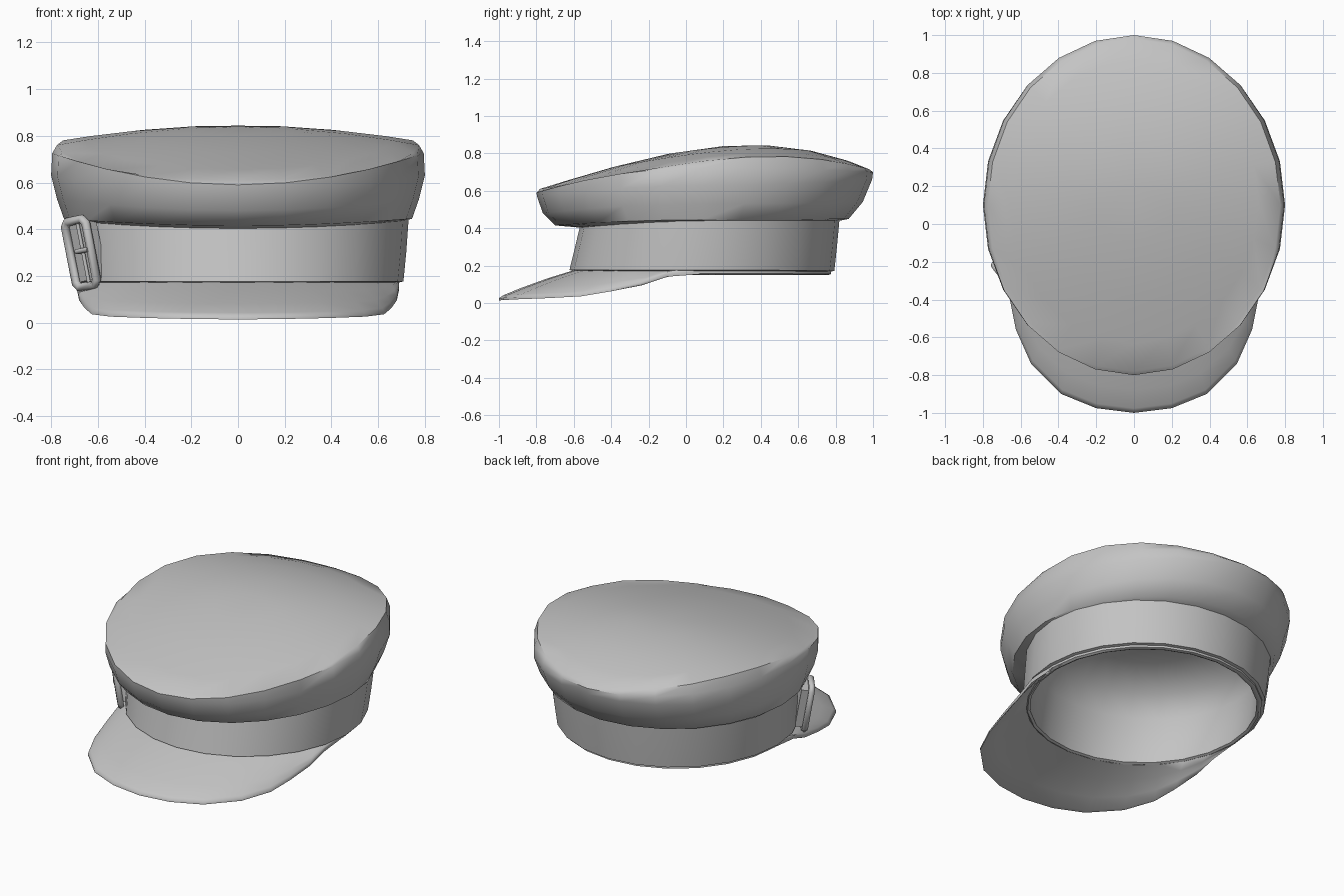
import bpy, bmesh, math
from mathutils import Vector

if "Cube" in bpy.data.objects:
    bpy.data.objects.remove(bpy.data.objects["Cube"])

N = 24
grey = bpy.data.materials.new("grey_felt")
grey.diffuse_color = (0.55, 0.55, 0.55, 1)
grey.use_nodes = True
grey.node_tree.nodes["Principled BSDF"].inputs["Base Color"].default_value = grey.diffuse_color


def finish(bm, name, angle=50):
    bmesh.ops.recalc_face_normals(bm, faces=bm.faces)
    me = bpy.data.meshes.new(name)
    bm.to_mesh(me)
    bm.free()
    ob = bpy.data.objects.new(name, me)
    bpy.context.collection.objects.link(ob)
    me.materials.append(grey)
    bpy.ops.object.select_all(action='DESELECT')
    ob.select_set(True)
    bpy.context.view_layer.objects.active = ob
    bpy.ops.object.shade_smooth_by_angle(angle=math.radians(angle))
    return ob


def ring(cy, rx, ry, zf, zs=None, zb=None):
    """Elliptical ring whose height varies from front to sides to back."""
    zs = zf if zs is None else zs
    zb = zf if zb is None else zb
    pts = []
    for i in range(N):
        a = 2 * math.pi * i / N
        c = math.cos(a)                      # c = 1 is the front
        end = zf if c > 0 else zb
        pts.append((rx * math.sin(a), cy - ry * c, zs + (end - zs) * c * c))
    return pts


def loft(bm, rings, tip=None):
    rows = [[bm.verts.new(p) for p in r] for r in rings]
    for a, b in zip(rows, rows[1:]):
        for i in range(N):
            j = (i + 1) % N
            bm.faces.new((a[i], a[j], b[j], b[i]))
    if tip:
        t = bm.verts.new(tip)
        for i in range(N):
            bm.faces.new((rows[-1][i], rows[-1][(i + 1) % N], t))


# Crown: puffed sides, rim and domed top
def dome(x, y):
    d = y - 0.35
    return 0.845 - 0.276 * d * d - 0.0816 * d ** 3 - 0.115 * x * x


def dome_ring(s):
    return [(x, y, dome(x, y)) for x, y, _ in ring(0.1 + 0.1 * (1 - s), 0.775 * s, 0.88 * s, 0)]


crown = bmesh.new()
loft(crown, [ring(0.12, 0.69, 0.65, 0.40, 0.43, 0.43),
             ring(0.085, 0.745, 0.785, 0.415, 0.445, 0.45),
             ring(0.09, 0.775, 0.855, 0.48, 0.53, 0.54),
             ring(0.1, 0.80, 0.895, 0.565, 0.63, 0.66),
             ring(0.1, 0.795, 0.90, 0.59, 0.725, 0.70),
             dome_ring(1), dome_ring(0.85), dome_ring(0.6), dome_ring(0.3)],
     (0, 0.2, dome(0, 0.2)))
finish(crown, "crown")

# Band with rolled lower rim and inner lining
band = bmesh.new()
loft(band, [ring(0.13, 0.73, 0.69, 0.44),
            ring(0.107, 0.72, 0.70, 0.30),
            ring(0.085, 0.708, 0.708, 0.177, 0.177, 0.172),
            ring(0.085, 0.69, 0.69, 0.172, 0.172, 0.168),
            ring(0.085, 0.69, 0.69, 0.158, 0.158, 0.155),
            ring(0.085, 0.675, 0.675, 0.15),
            ring(0.085, 0.66, 0.66, 0.157),
            ring(0.09, 0.67, 0.66, 0.20),
            ring(0.12, 0.68, 0.64, 0.43),
            ring(0.13, 0.62, 0.58, 0.56),
            ring(0.14, 0.40, 0.40, 0.65)], (0, 0.14, 0.67))
finish(band, "band")

# Visor: half outline of the lower edge, mirrored to the other side
half = [(0, -1, .008), (.2, -.975, .01), (.385, -.9, .014), (.545, -.74, .02),
        (.625, -.56, .03), (.655, -.41, .055), (.68, -.24, .09),
        (.69, -.11, .138), (.685, .1, .155)]
cols = []
for k in range(-8, 9):
    x, y, z = half[abs(k)]
    a = math.radians(12 * k)
    outer = Vector((math.copysign(x, k), y, z + 0.024))
    inner = Vector((0.68 * math.sin(a), 0.085 - 0.68 * math.cos(a), 0.177))
    col = []
    for t in (0, 0.35, 0.7, 0.94, 1):
        p = inner.lerp(outer, t)
        p.z += 0.03 * t * (1 - t) - (0.006 if t == 1 else 0)
        col.append(p)
    low = []
    for t in (1, 0.94, 0.7, 0.35, 0):
        p = inner.lerp(outer, t)
        p.z += 0.03 * t * (1 - t) - (0.018 if t == 1 else 0.024)
        low.append(p)
    cols.append(col + low)
visor = bmesh.new()
grid = [[visor.verts.new(p) for p in c] for c in cols]
m = len(grid[0])
for a, b in zip(grid, grid[1:]):
    for i in range(m):
        j = (i + 1) % m
        visor.faces.new((a[i], b[i], b[j], a[j]))
visor.faces.new(grid[0])
visor.faces.new(grid[-1])
finish(visor, "visor", 60)

# Buckle axes: u up, t along the band, n away from it
centre = Vector((-0.672, -0.27, 0.297))
u = Vector((-0.06, 0, 0.31)).normalized()
t = Vector((0.64, -0.77, 0))
t = (t - u * t.dot(u)).normalized()
n = u.cross(t).normalized()
if n.x > 0:
    n = -n


def wire(name, points, radius, closed):
    cu = bpy.data.curves.new(name, 'CURVE')
    cu.dimensions = '3D'
    cu.bevel_depth = radius
    cu.bevel_resolution = 1
    cu.use_fill_caps = True
    sp = cu.splines.new('POLY')
    sp.points.add(len(points) - 1)
    for p, (a, b, c) in zip(sp.points, points):
        p.co = (*(centre + t * a + u * b + n * c), 1)
    sp.use_cyclic_u = closed
    sp.use_smooth = True
    cu.materials.append(grey)
    ob = bpy.data.objects.new(name, cu)
    bpy.context.collection.objects.link(ob)


# Buckle frame, centre bar and prong
w, h, r = 0.07, 0.143, 0.02
frame = [(w, h - r, 0), (w - r, h, 0), (r - w, h, 0), (-w, h - r, 0),
         (-w, r - h, 0), (r - w, -h, 0), (w - r, -h, 0), (w, r - h, 0)]
wire("buckle_frame", frame, 0.02, True)
wire("buckle_bar", [(0.015, -h, 0), (0.015, h, 0)], 0.009, False)
wire("buckle_prong", [(-0.02, 0.01, 0.006), (w, 0.01, 0.012)], 0.012, False)

# Strap end filling the gap between buckle and band
strap = bmesh.new()
corners = [[centre + t * a + u * b + n * c for a, b in
            ((-w, -0.12), (w, -0.12), (w, 0.13), (-w, 0.13))] for c in (-0.012, -0.06)]
f, k = [[strap.verts.new(p) for p in c] for c in corners]
strap.faces.new(f)
strap.faces.new(k)
for i in range(4):
    j = (i + 1) % 4
    strap.faces.new((f[i], f[j], k[j], k[i]))
finish(strap, "strap_end", 30)
